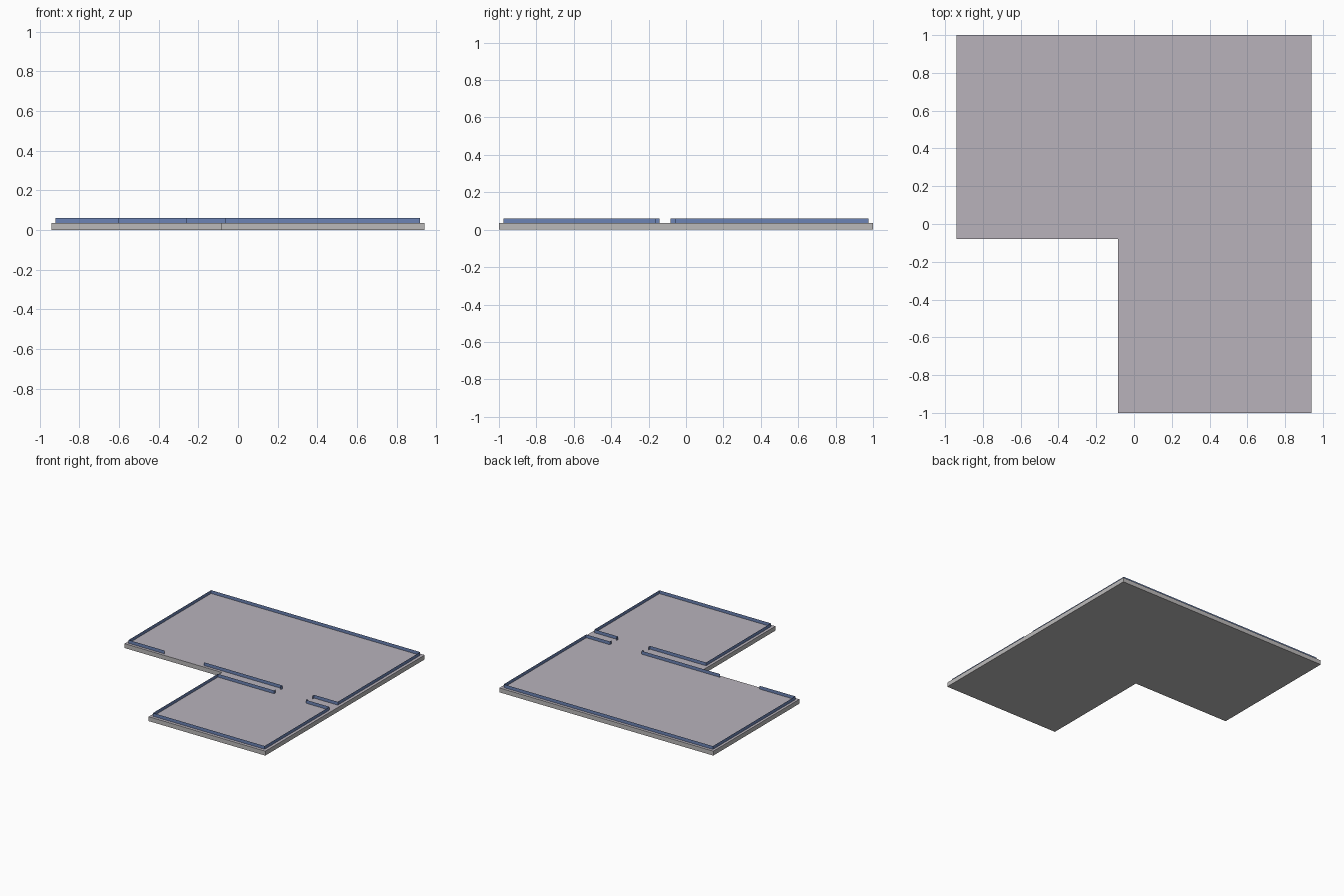
import bpy
import bmesh

old = bpy.data.objects.get("Cube")
if old:
    bpy.data.objects.remove(old, do_unlink=True)

FLOOR_Z, WALL_Z = 0.035, 0.061


def material(name, rgb):
    mat = bpy.data.materials.new(name)
    mat.use_nodes = True
    mat.diffuse_color = (*rgb, 1)
    mat.node_tree.nodes["Principled BSDF"].inputs["Base Color"].default_value = (*rgb, 1)
    return mat


def add_object(name, bm, mats):
    mesh = bpy.data.meshes.new(name)
    bm.to_mesh(mesh)
    bm.free()
    for mat in mats:
        mesh.materials.append(mat)
    obj = bpy.data.objects.new(name, mesh)
    bpy.context.collection.objects.link(obj)
    return obj


def extrude_up(bm, geom, height):
    new = bmesh.ops.extrude_face_region(bm, geom=geom)["geom"]
    verts = [v for v in new if isinstance(v, bmesh.types.BMVert)]
    bmesh.ops.translate(bm, verts=verts, vec=(0, 0, height))


def slab(name, outline, height, mats):
    bm = bmesh.new()
    face = bm.faces.new([bm.verts.new((x, y, 0)) for x, y in outline])
    extrude_up(bm, [face], height)
    if len(bm.faces) == len(outline) + 1:
        bm.faces.new([bm.verts[i] for i in range(len(outline))])
    bmesh.ops.recalc_face_normals(bm, faces=bm.faces)
    # Floor covering on the upward face only
    for f in bm.faces:
        f.material_index = 1 if f.normal.z > 0.5 else 0
    return add_object(name, bm, mats)


def wall(name, path, mat):
    # Thin sheet standing on the floor along a path
    bm = bmesh.new()
    verts = [bm.verts.new((x, y, FLOOR_Z)) for x, y in path]
    edges = [bm.edges.new(pair) for pair in zip(verts, verts[1:])]
    new = bmesh.ops.extrude_edge_only(bm, edges=edges)["geom"]
    top = [v for v in new if isinstance(v, bmesh.types.BMVert)]
    bmesh.ops.translate(bm, verts=top, vec=(0, 0, WALL_Z - FLOOR_Z))
    return add_object(name, bm, [mat])


concrete = material("concrete grey", (0.50, 0.49, 0.49))
covering = material("floor mauve grey", (0.48, 0.45, 0.50))
blue = material("wall blue", (0.15, 0.23, 0.46))

# L-shaped base
slab("floor_slab",
     [(-0.94, -0.08), (-0.085, -0.08), (-0.085, -1), (0.94, -1), (0.94, 1), (-0.94, 1)],
     FLOOR_Z, [concrete, covering])

# Large room: short front wall left of the entrance, then the perimeter
DOOR_L, DOOR_R, SIDE = 0.43, 0.71, 0.917
wall("large_room_perimeter",
     [(-0.603, -0.058), (-SIDE - 0.003, -0.058), (-SIDE - 0.003, 0.977), (SIDE, 0.977),
      (SIDE, -0.058), (DOOR_R, -0.058), (DOOR_R, -0.082)], blue)
wall("large_room_front_wall",
     [(-0.259, -0.058), (DOOR_L, -0.058), (DOOR_L, -0.082)], blue)

# Small room: one run around from door jamb to door jamb
wall("small_room_perimeter",
     [(DOOR_L, -0.142), (DOOR_L, -0.162), (-0.063, -0.162), (-0.063, -0.976),
      (SIDE, -0.976), (SIDE, -0.162), (DOOR_R, -0.162), (DOOR_R, -0.142)], blue)
